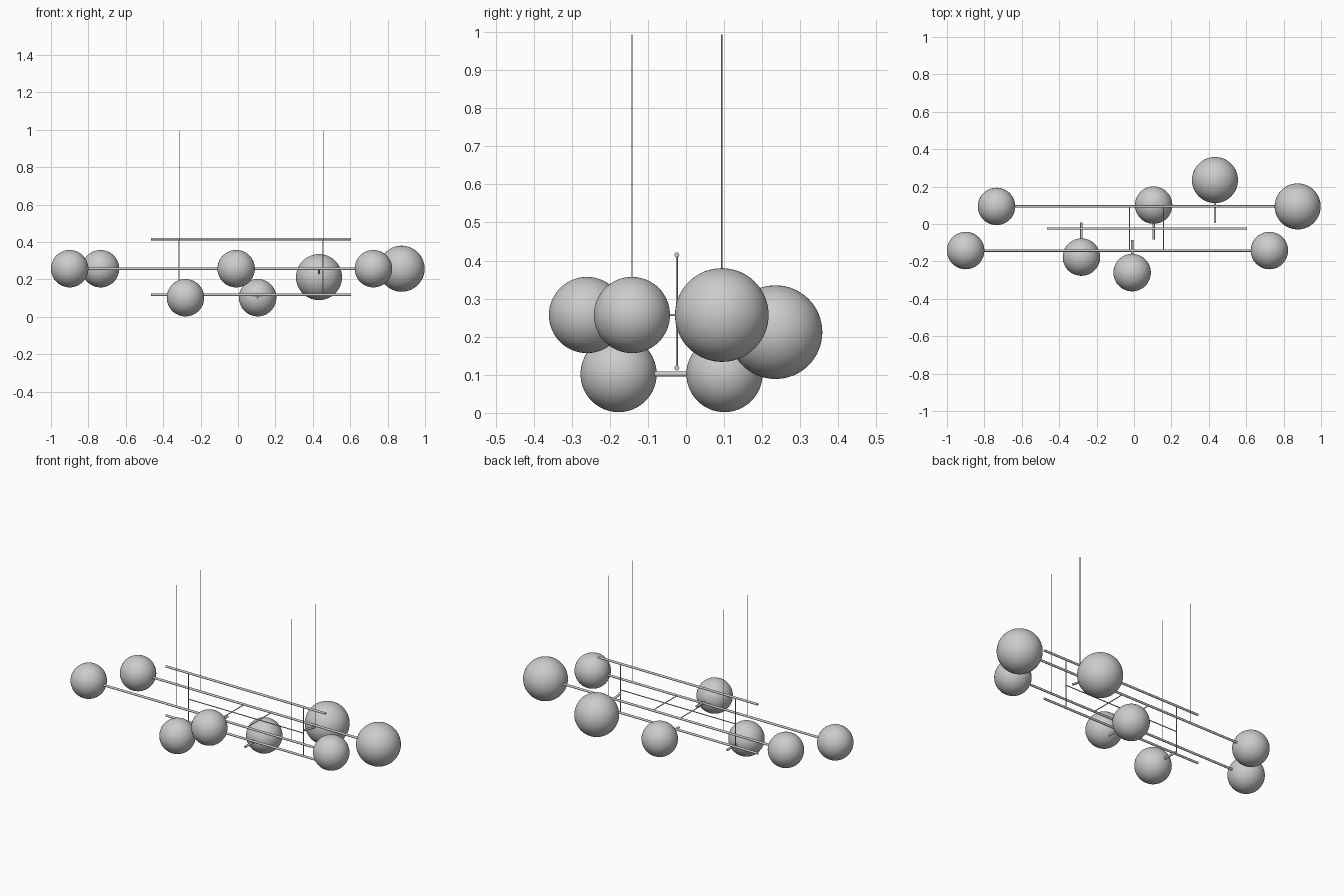
import bpy
from mathutils import Vector

if "Cube" in bpy.data.objects:
    bpy.data.objects.remove(bpy.data.objects["Cube"])

ROD, WIRE, CORD = 0.0065, 0.0027, 0.0015
YF, YM, YB = -0.142, -0.024, 0.094      # front, middle and back rod lines
ZL, ZT, ZB = 0.257, 0.415, 0.118        # long rods, upper bar, lower bar
POSTS = (-0.315, 0.455)


def rod(name, a, b, r, sides=16):
    a, b = Vector(a), Vector(b)
    d = b - a
    bpy.ops.mesh.primitive_cylinder_add(vertices=sides, radius=r, depth=d.length, location=(a + b) / 2)
    o = bpy.context.object
    o.name = name
    o.rotation_euler = d.to_track_quat('Z', 'Y').to_euler()
    bpy.ops.object.shade_smooth_by_angle()


def globe(name, c, r):
    bpy.ops.mesh.primitive_uv_sphere_add(segments=64, ring_count=32, radius=r, location=c)
    bpy.context.object.name = name
    bpy.ops.object.shade_smooth()


# Glass globes
for name, c, r in (
    ("globe_front_left", (-0.9, YF, ZL), 0.1),
    ("globe_front_right", (0.724, YF, ZL), 0.1),
    ("globe_back_left", (-0.735, YB, ZL), 0.1),
    ("globe_back_right", (0.875, YB, ZL), 0.123),
    ("globe_low_front", (-0.281, -0.177, 0.102), 0.1),
    ("globe_low_back", (0.105, 0.101, 0.102), 0.1),
    ("globe_side_front", (-0.01, -0.26, ZL), 0.1),
    ("globe_side_back", (0.433, 0.235, 0.212), 0.123),
):
    globe(name, c, r)

# Long rods carrying the end globes
rod("long_rod_front", (-0.805, YF, ZL), (0.629, YF, ZL), ROD)
rod("long_rod_back", (-0.64, YB, ZL), (0.757, YB, ZL), ROD)

# Middle frame: upper and lower bars, posts, centre wire
rod("upper_bar", (-0.465, YM, ZT), (0.605, YM, ZT), ROD)
rod("lower_bar", (-0.465, YM, ZB), (0.605, YM, ZB), ROD)
rod("centre_wire", (POSTS[0], YM, ZL), (POSTS[1], YM, ZL), WIRE)
for x in POSTS:
    rod("frame_post", (x, YM, ZB), (x, YM, ZT), WIRE)
    # Hanging cords
    for y in (YF, YB):
        rod("hanging_cord", (x, y, ZL), (x, y, 0.993), CORD, 8)

# Cross wires joining the long rods
for x in (-0.024, 0.158):
    rod("cross_wire", (x, YF, ZL), (x, YB, ZL), WIRE)

# Short pegs holding the side globes
rod("peg_low_front", (-0.281, 0.008, 0.102), (-0.281, -0.083, 0.102), ROD)
rod("peg_low_back", (0.105, -0.083, 0.102), (0.105, 0.006, 0.102), ROD)
rod("peg_side_front", (-0.01, -0.085, ZL), (-0.01, -0.165, ZL), ROD)
rod("peg_side_back", (0.433, 0.01, 0.255), (0.433, 0.12, 0.234), ROD)
